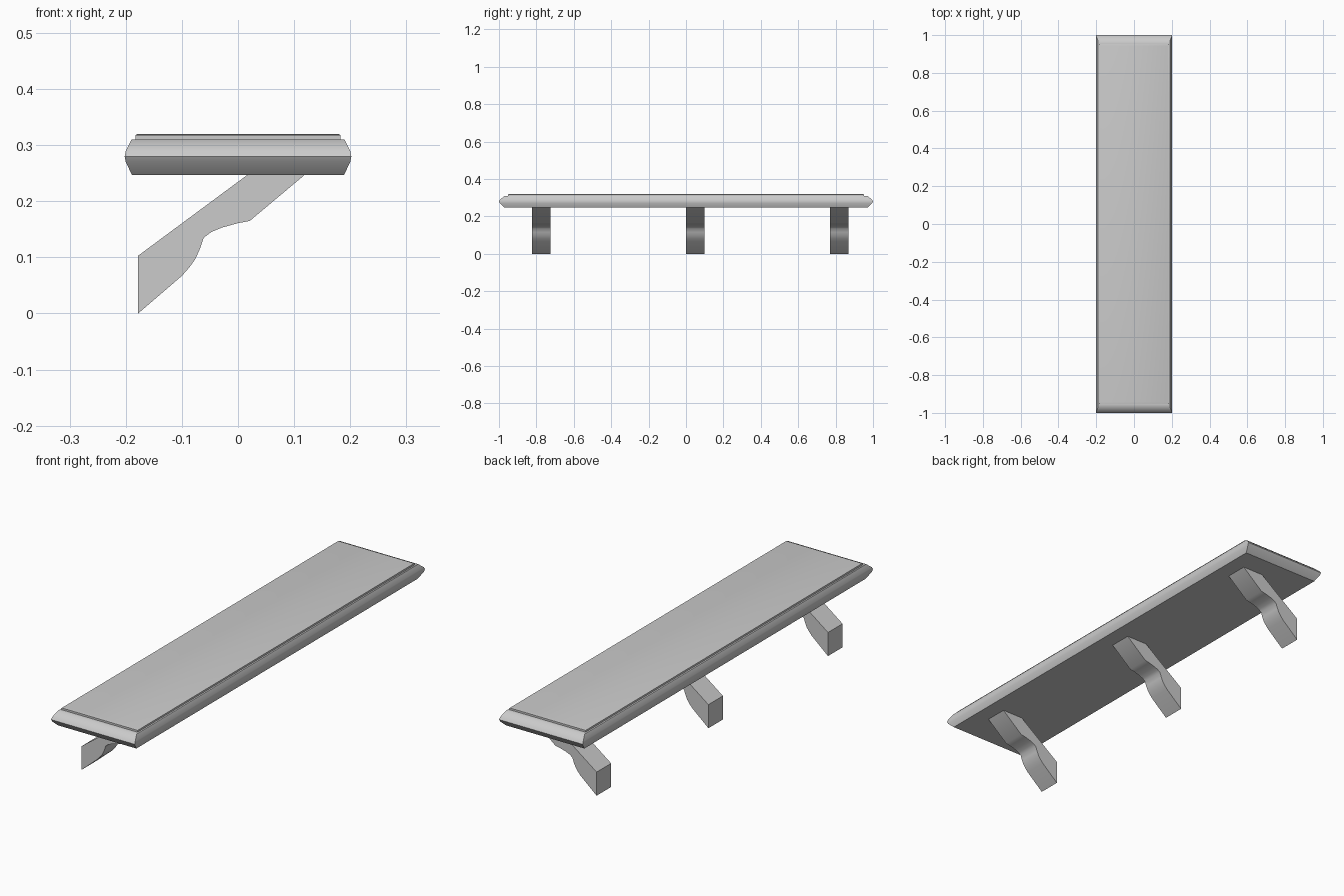
import bpy, bmesh, math

if "Cube" in bpy.data.objects:
    bpy.data.objects.remove(bpy.data.objects["Cube"])


def finish(bm, name, angle):
    bmesh.ops.recalc_face_normals(bm, faces=bm.faces)
    mesh = bpy.data.meshes.new(name)
    bm.to_mesh(mesh)
    bm.free()
    obj = bpy.data.objects.new(name, mesh)
    bpy.context.collection.objects.link(obj)
    bpy.ops.object.select_all(action='DESELECT')
    obj.select_set(True)
    bpy.context.view_layer.objects.active = obj
    bpy.ops.object.shade_smooth_by_angle(angle=math.radians(angle))
    return obj


# Shelf board: stacked rectangles (half width, half length, height) give the moulded edge
def shelf_board():
    bm = bmesh.new()
    levels = [(0.189, 0.970, 0.247), (0.200, 0.994, 0.270), (0.202, 1.0, 0.280),
              (0.200, 0.994, 0.290), (0.190, 0.970, 0.310), (0.183, 0.953, 0.310),
              (0.183, 0.953, 0.318), (0.179, 0.942, 0.320)]
    rings = [[bm.verts.new((sx * w, sy * l, z))
              for sx, sy in ((-1, -1), (1, -1), (1, 1), (-1, 1))]
             for w, l, z in levels]
    for a, b in zip(rings, rings[1:]):
        for i in range(4):
            j = (i + 1) % 4
            bm.faces.new((a[i], a[j], b[j], b[i]))
    bm.faces.new(rings[0][::-1])
    bm.faces.new(rings[-1])
    return finish(bm, "shelf_board", 40)


# Bracket: slanted side profile (x, z) with an ogee underside, extruded along y
def bracket(name, y0, y1):
    profile = [(-0.178, 0), (-0.178, 0.103), (0.018, 0.248), (0.120, 0.248),
               (0.021, 0.165), (0.0, 0.161), (-0.029, 0.153), (-0.048, 0.145),
               (-0.061, 0.135), (-0.068, 0.115), (-0.076, 0.097),
               (-0.086, 0.083), (-0.100, 0.067)]
    bm = bmesh.new()
    face = bm.faces.new([bm.verts.new((x, y0, z)) for x, z in profile])
    ext = bmesh.ops.extrude_face_region(bm, geom=[face], use_keep_orig=True)
    moved = [g for g in ext["geom"] if isinstance(g, bmesh.types.BMVert)]
    bmesh.ops.translate(bm, vec=(0, y1 - y0, 0), verts=moved)
    return finish(bm, name, 35)


shelf_board()
for name, y in (("front_bracket", -0.824), ("middle_bracket", 0.0), ("back_bracket", 0.77)):
    bracket(name, y, y + 0.1)
